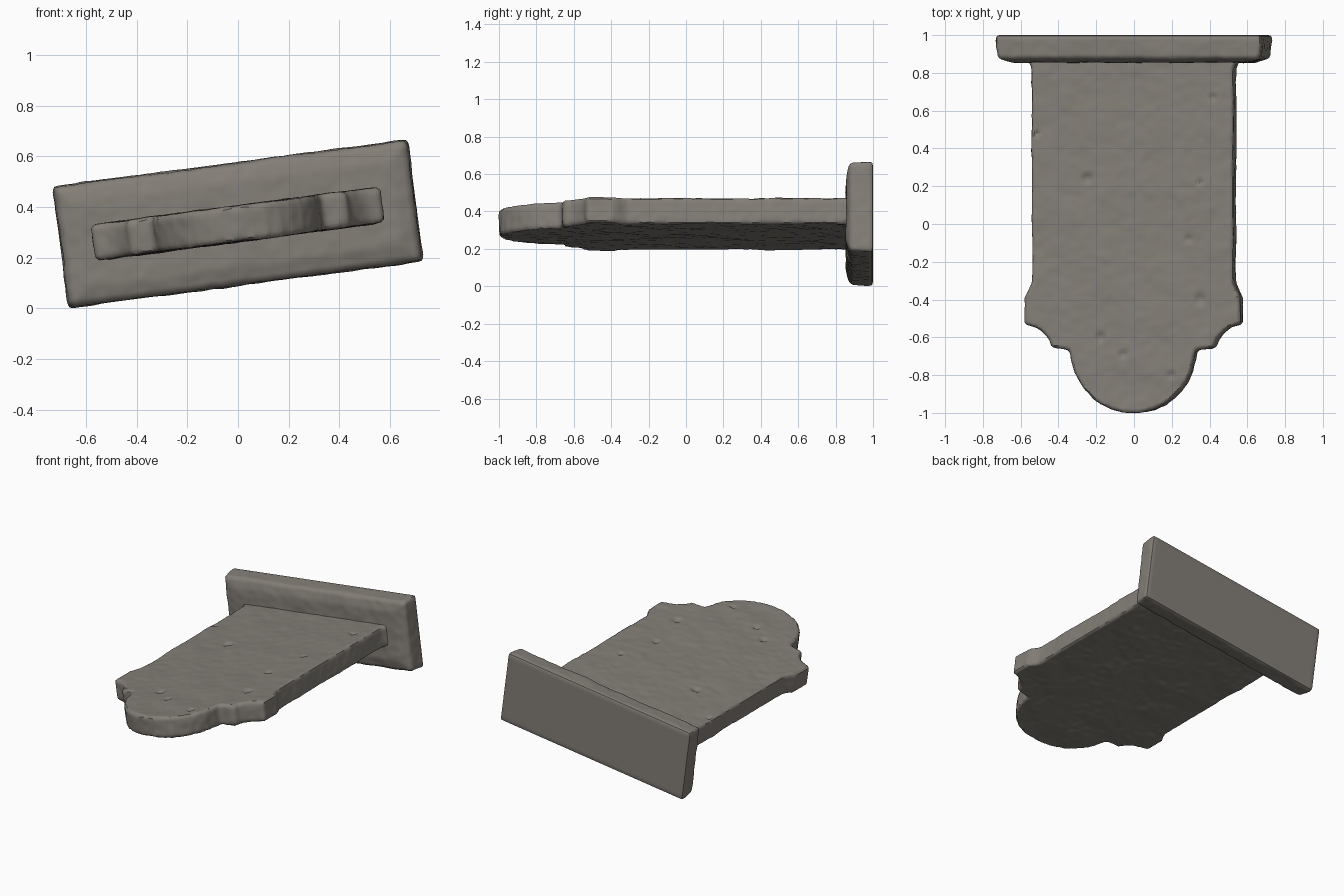
import bpy, bmesh, math
from mathutils import Vector, Matrix, noise

if "Cube" in bpy.data.objects:
    bpy.data.objects.remove(bpy.data.objects["Cube"])

TILT = math.radians(-7.5)          # whole piece leans about the y axis
CENTRE_Z = 0.334

stone = bpy.data.materials.new("weathered grey stone")
stone.diffuse_color = (0.23, 0.21, 0.185, 1)
stone.use_nodes = True
stone.node_tree.nodes["Principled BSDF"].inputs["Base Color"].default_value = stone.diffuse_color


def make(name, bm, bevel):
    """Soften the edges and remesh densely so the surface can be weathered."""
    bmesh.ops.recalc_face_normals(bm, faces=bm.faces)
    me = bpy.data.meshes.new(name)
    bm.to_mesh(me)
    bm.free()
    ob = bpy.data.objects.new(name, me)
    bpy.context.collection.objects.link(ob)
    b = ob.modifiers.new("soft edges", 'BEVEL')
    b.width, b.segments, b.limit_method = bevel, 2, 'ANGLE'
    b.angle_limit = math.radians(40)
    r = ob.modifiers.new("dense", 'REMESH')
    r.mode, r.voxel_size = 'VOXEL', 0.014
    dg = bpy.context.evaluated_depsgraph_get()
    dense = bpy.data.meshes.new_from_object(ob.evaluated_get(dg))
    ob.modifiers.clear()
    ob.data = dense
    dense.materials.clear()
    dense.materials.append(stone)
    return ob


def weather(ob, amount, pits=()):
    """Gentle worn waviness plus a few small pits on the top face."""
    me = ob.data
    normals = [v.normal.copy() for v in me.vertices]
    for v, n in zip(me.vertices, normals):
        p = v.co.copy()
        if p.y > 0.985:             # the back of the foot stays flat
            continue
        d = noise.noise(p * 6) * amount + noise.noise(p * 22) * amount * 0.6
        for x, y, rad in pits:
            q = math.hypot(p.x - x, p.y - y) / rad
            if n.z > 0.5 and q < 1:
                d -= 0.014 * (1 - q * q)
        v.co = p + n * d


def finish(ob):
    ob.data.transform(Matrix.Translation((0, 0, CENTRE_Z)) @ Matrix.Rotation(TILT, 4, 'Y'))
    bpy.ops.object.select_all(action='DESELECT')
    ob.select_set(True)
    bpy.context.view_layer.objects.active = ob
    bpy.ops.object.shade_smooth_by_angle(angle=math.radians(40))


# Headstone slab: mirrored outline with shoulders, scooped corners and round head
half = [(0.56, 0.9), (0.56, 0.865), (0.54, 0.83), (0.537, -0.31), (0.575, -0.39),
        (0.575, -0.53), (0.52, -0.545), (0.48, -0.575), (0.45, -0.61),
        (0.43, -0.655), (0.335, -0.665)]
half += [(0.33 * math.cos(a), -0.67 - 0.33 * math.sin(a))
         for a in (math.radians(10 * i) for i in range(1, 9))]
outline = half + [(0, -1.0)] + [(-x, y) for x, y in reversed(half)]
bm = bmesh.new()
face = bm.faces.new([bm.verts.new((x, y, -0.07)) for x, y in outline])
up = bmesh.ops.extrude_face_region(bm, geom=[face])
bmesh.ops.translate(bm, vec=(0, 0, 0.14),
                    verts=[g for g in up['geom'] if isinstance(g, bmesh.types.BMVert)])
slab = make("headstone_slab", bm, 0.008)
weather(slab, 0.005, [(-0.24, 0.24, 0.035), (0.36, -0.40, 0.035), (-0.17, -0.60, 0.03),
                      (0.30, -0.08, 0.025), (-0.05, -0.69, 0.025), (0.36, 0.22, 0.02),
                      (0.21, -0.80, 0.025), (0.43, 0.67, 0.025), (-0.51, 0.48, 0.02)])
finish(slab)

# Foot plate: block whose front face narrows slightly, flat at the back
bm = bmesh.new()
bmesh.ops.create_cube(bm, size=1)
for v in bm.verts:
    front = v.co.y < 0
    v.co = Vector((math.copysign(0.70 if front else 0.712, v.co.x),
                   0.875 if front else 1.0,
                   math.copysign(0.238 if front else 0.245, v.co.z)))
front_face = min(bm.faces, key=lambda f: f.calc_center_median().y)
bmesh.ops.inset_region(bm, faces=[front_face], thickness=0.1)
for v in front_face.verts:
    v.co.y = 0.855
plate = make("foot_plate", bm, 0.016)
weather(plate, 0.005)
finish(plate)
